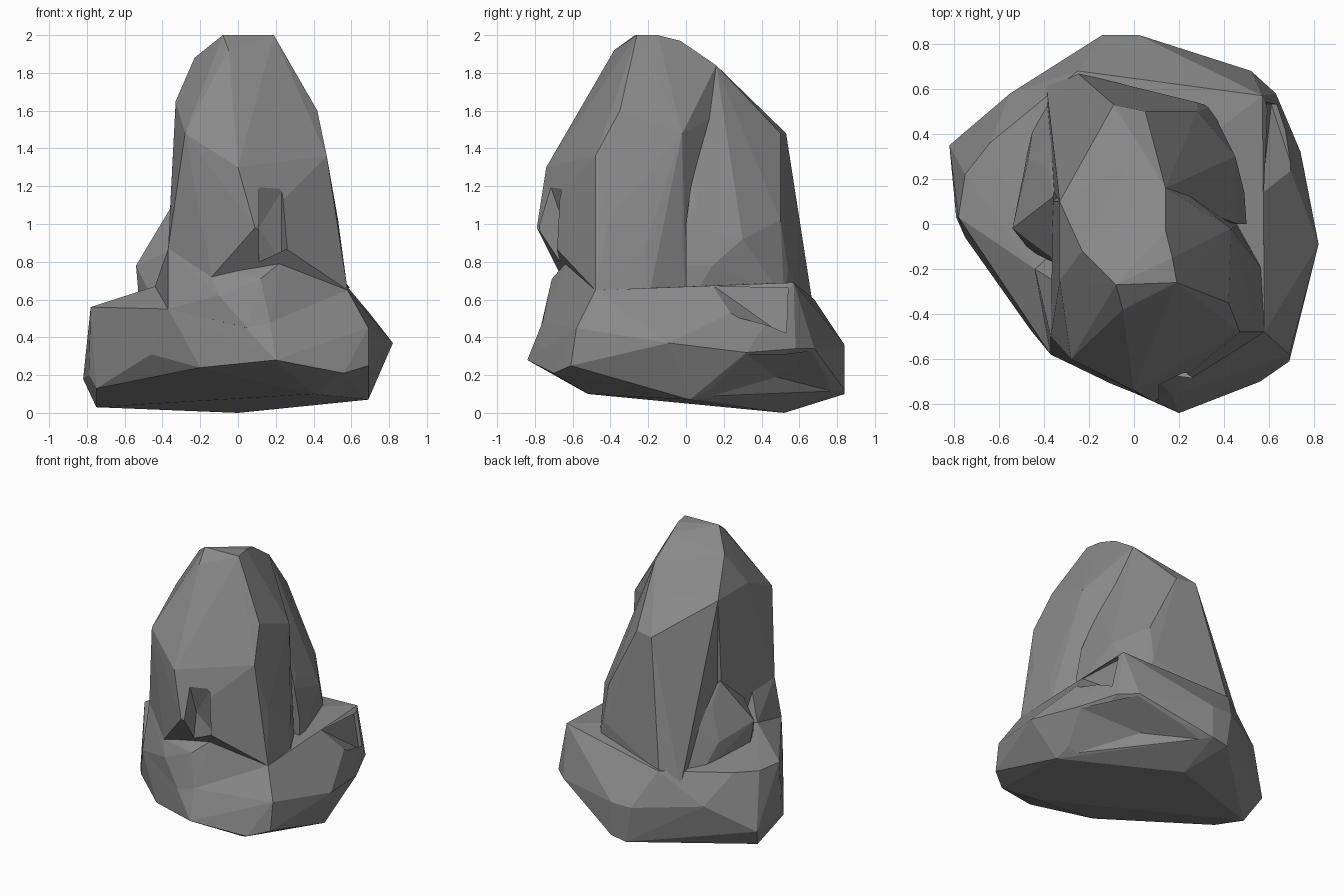
import bpy
import bmesh

default_cube = bpy.data.objects.get("Cube")
if default_cube:
    bpy.data.objects.remove(default_cube, do_unlink=True)

# One plain stone colour
STONE = (0.25, 0.25, 0.25, 1.0)
stone = bpy.data.materials.new("grey stone")
stone.use_nodes = True
stone.diffuse_color = STONE
shader = stone.node_tree.nodes["Principled BSDF"]
shader.inputs["Base Color"].default_value = STONE
shader.inputs["Roughness"].default_value = 0.9


def chunk(name, *corners):
    """Wrap a faceted convex boulder around corner points given in hundredths."""
    bm = bmesh.new()
    for corner in corners:
        bm.verts.new([value / 100 for value in corner])
    hull = bmesh.ops.convex_hull(bm, input=bm.verts)
    unused = {g for g in hull["geom_interior"] + hull["geom_unused"]
              if isinstance(g, bmesh.types.BMVert) and g.is_valid}
    bmesh.ops.delete(bm, geom=list(unused), context="VERTS")
    bmesh.ops.recalc_face_normals(bm, faces=bm.faces)
    mesh = bpy.data.meshes.new(name)
    bm.to_mesh(mesh)
    bm.free()
    mesh.materials.append(stone)
    rock = bpy.data.objects.new(name, mesh)
    bpy.context.collection.objects.link(rock)
    return rock


def chip(rock, cutter):
    """Knock the shape of the cutter out of a rock."""
    cut = rock.modifiers.new("chip", "BOOLEAN")
    cut.operation = "DIFFERENCE"
    cut.solver = "EXACT"
    cut.object = cutter
    cutter.hide_render = True
    cutter.hide_set(True)
    cutter.display_type = "WIRE"


# Wide base with an undercut front
base = chunk(
    "base_boulder",
    # underside
    (-75, 24, 3), (-75, -6, 13), (0, 52, 0), (69, 2, 7), (40, -52, 10),
    (-10, 84, 10), (2, 84, 12),
    # widest rim
    (-82, 35, 18), (-79, 3, 20), (-46, -47, 31), (-20, -66, 24), (20, -84, 28),
    (56, -70, 21), (69, -61, 25), (82, -9, 37), (74, 32, 32), (63, 58, 34),
    (52, 68, 34), (-14, 84, 36), (2, 84, 36), (-55, 58, 38),
    # shoulders
    (-78, 3, 56), (-75, 22, 56), (-64, 36, 57), (-37, -58, 55), (-10, -70, 60),
    (17, -76, 48), (69, -58, 45), (58, -48, 65), (57, 57, 69), (-25, 68, 60),
    (-39, 63, 50), (-44, -20, 67))

# Sloping shoulder that carries the front column
chunk(
    "front_shoulder",
    (-37, -50, 87), (-36, -25, 87), (-14, -66, 72), (23, -63, 80),
    (-37, -58, 55), (-10, -71, 62), (12, -71, 71), (17, -76, 48),
    (58, -48, 65), (45, -5, 60), (-44, -20, 67), (-36, 0, 45), (5, -77, 45))

# Tall front column with the summit and the ridge behind it
spire = chunk(
    "front_spire",
    # summit and ridge
    (-8, -27, 200), (19, -26, 200), (17, -15, 200), (-5, -38, 192),
    (-23, -12, 188), (14, -3, 197), (28, -27, 180), (14, 16, 184),
    (0, 32, 166), (-33, 10, 165), (-33, -25, 165),
    # upper corners
    (42, -35, 160), (43, -2, 148), (47, -48, 136), (-28, -60, 148),
    (0, -74, 130),
    # foot
    (9, -79, 98), (53, -41, 102), (54, -22, 87), (46, -2, 85), (58, -48, 65),
    (57, -20, 60), (46, 0, 55), (-37, -50, 87), (-36, 10, 100),
    (-14, -66, 72), (-36, -45, 50), (-36, 12, 50))

# Lower rear column falling away behind the summit
chunk(
    "rear_column",
    (14, 16, 184), (0, 32, 166), (5, 50, 148), (-9, 53, 148), (-33, 10, 165),
    (32, 5, 139), (43, 6, 108), (45, 30, 92), (28, 50, 102), (46, 0, 100),
    (49, 14, 78), (50, 0, 78), (28, 54, 76), (34, 52, 60), (-25, 67, 58),
    (-39, 62, 50), (-36, 15, 95), (-38, 20, 50), (50, 0, 55))

# Outcrop leaning on the right flank
chunk(
    "side_outcrop",
    (-54, -2, 78), (-46, -12, 62), (-47, 29, 72), (-38, 24, 95),
    (-36, 12, 108), (-44, 48, 52), (-38, 60, 50), (-30, 45, 90),
    (-52, 2, 55), (-30, -20, 88))

# Chipped hollow in the front face
chip(spire, chunk(
    "front_hollow_cutter",
    (11, -77, 135), (11, -90, 98), (11, -64, 98), (23, -65, 117),
    (23, -57, 80), (32, -90, 100), (11, -67, 80)))

# Chipped ledge under the rear left shoulder
chip(base, chunk(
    "ledge_cutter",
    (57, 15, 67), (56, 54, 66), (61, 53, 40), (78, 2, 61), (90, 54, 66)))

# Undercut below the rear left rim
chip(base, chunk(
    "undercut_cutter",
    (69, 4, 6), (73, 32, 31), (52, 67, 33), (2, 83, 10), (35, 48, 19),
    (95, 95, 0), (40, 40, -9)))
